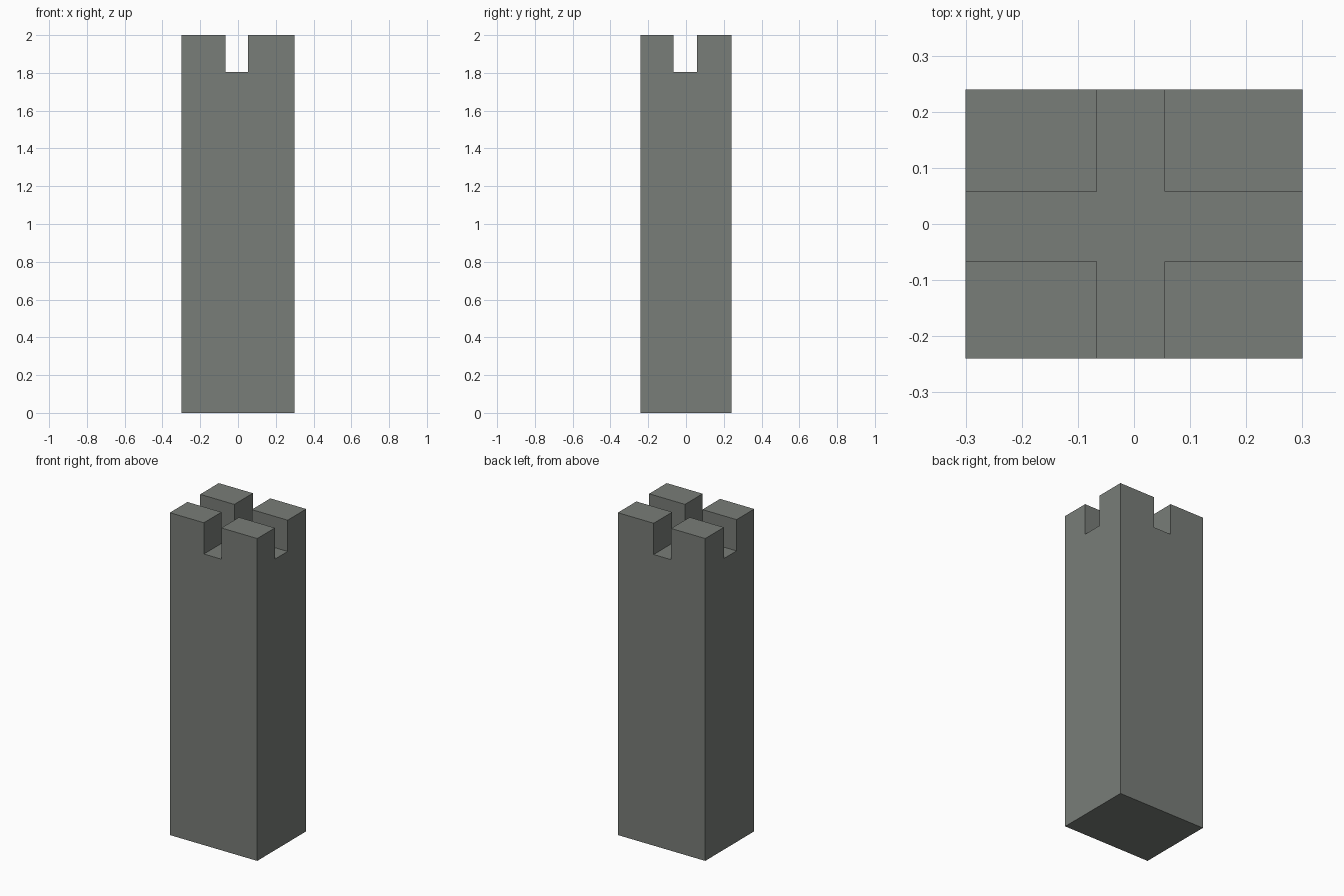
import bpy, bmesh
from mathutils import Matrix

if "Cube" in bpy.data.objects:
    bpy.data.objects.remove(bpy.data.objects["Cube"])

HALF_X, HALF_Y = 0.30, 0.24
SLOT_Z, TOP_Z = 1.806, 2.0
SLOT_X = (-0.066, 0.054)   # slot running front to back
SLOT_Y = (-0.067, 0.058)   # slot running side to side

stone = bpy.data.materials.new("grey stone")
stone.diffuse_color = (0.19, 0.205, 0.188, 1)
stone.use_nodes = True
stone.node_tree.nodes["Principled BSDF"].inputs["Base Color"].default_value = stone.diffuse_color

# Shaft up to the slot floor
bm = bmesh.new()
bmesh.ops.create_cube(bm, size=1, matrix=Matrix.Translation((0, 0, SLOT_Z / 2))
                      @ Matrix.Diagonal((2 * HALF_X, 2 * HALF_Y, SLOT_Z, 1)))

# Cut along the slot walls
for axis, cuts in ((0, SLOT_X), (1, SLOT_Y)):
    for c in cuts:
        co, no = [0, 0, 0], [0, 0, 0]
        co[axis], no[axis] = c, 1
        bmesh.ops.bisect_plane(bm, geom=bm.verts[:] + bm.edges[:] + bm.faces[:],
                               plane_co=co, plane_no=no)

# Raise the four corner merlons
bm.normal_update()
corners = []
for f in bm.faces:
    m = f.calc_center_median()
    if (f.normal.z > 0.9 and not SLOT_X[0] < m.x < SLOT_X[1]
            and not SLOT_Y[0] < m.y < SLOT_Y[1]):
        corners.append(f)
raised = bmesh.ops.extrude_discrete_faces(bm, faces=corners)["faces"]
for v in {v for f in raised for v in f.verts}:
    v.co.z = TOP_Z

bmesh.ops.recalc_face_normals(bm, faces=bm.faces[:])
mesh = bpy.data.meshes.new("notched_tower")
bm.to_mesh(mesh)
bm.free()
mesh.materials.append(stone)
tower = bpy.data.objects.new("notched_tower", mesh)
bpy.context.collection.objects.link(tower)
